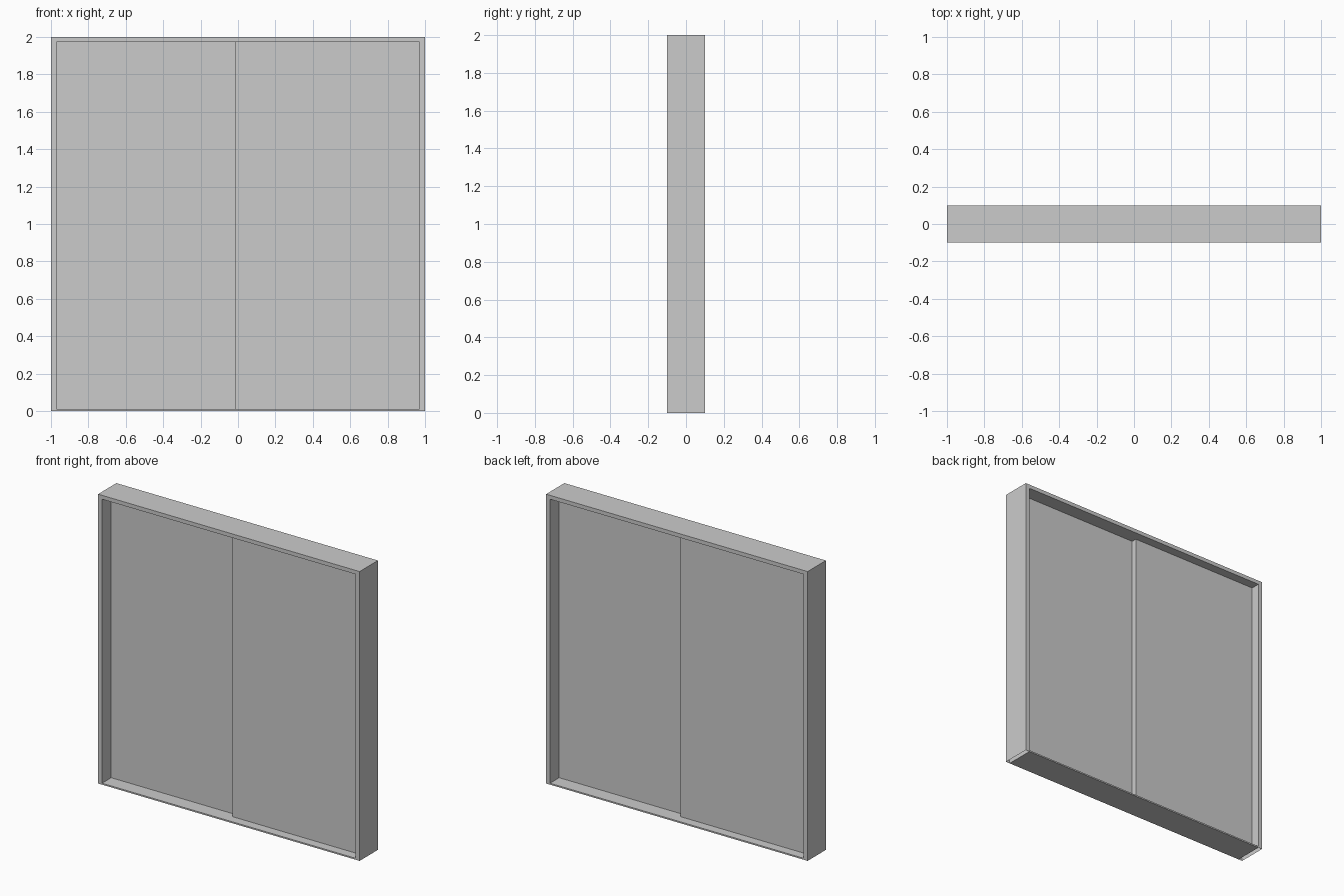
import bpy, bmesh

if "Cube" in bpy.data.objects:
    bpy.data.objects.remove(bpy.data.objects["Cube"])

INNER_X, INNER_TOP, SILL = 0.97, 1.973, 0.01


def finish(name, bm):
    bmesh.ops.recalc_face_normals(bm, faces=bm.faces)
    mesh = bpy.data.meshes.new(name)
    bm.to_mesh(mesh)
    bm.free()
    obj = bpy.data.objects.new(name, mesh)
    bpy.context.collection.objects.link(obj)
    return obj


def box(name, lo, hi):
    bm = bmesh.new()
    bmesh.ops.create_cube(bm, size=1)
    for v in bm.verts:
        v.co = [(a + b) / 2 + c * (b - a) for a, b, c in zip(lo, hi, v.co)]
    return finish(name, bm)


# Frame: jambs and header as one arch, jamb feet left open
profile = [(-1, 0), (-1, 2), (1, 2), (1, 0),
           (INNER_X, 0), (INNER_X, INNER_TOP), (-INNER_X, INNER_TOP), (-INNER_X, 0)]
bm = bmesh.new()
face = bm.faces.new([bm.verts.new((x, -0.1, z)) for x, z in profile])
ext = bmesh.ops.extrude_face_region(bm, geom=[face], use_keep_orig=True)
bmesh.ops.translate(bm, vec=(0, 0.2, 0),
                    verts=[g for g in ext["geom"] if isinstance(g, bmesh.types.BMVert)])
bmesh.ops.recalc_face_normals(bm, faces=bm.faces)
feet = [f for f in bm.faces if all(abs(v.co.z) < 1e-5 for v in f.verts)]
bmesh.ops.delete(bm, geom=feet, context="FACES_ONLY")
finish("door_frame", bm)

# Sill between the jambs
box("sill", (-INNER_X, -0.1, 0), (INNER_X, 0.1, SILL))

# Two sliding panels on separate tracks, overlapping in the middle
box("front_sliding_panel", (-0.015, -0.037, SILL), (INNER_X, 0, INNER_TOP))
box("rear_sliding_panel", (-INNER_X, 0, SILL), (0.015, 0.037, INNER_TOP))
